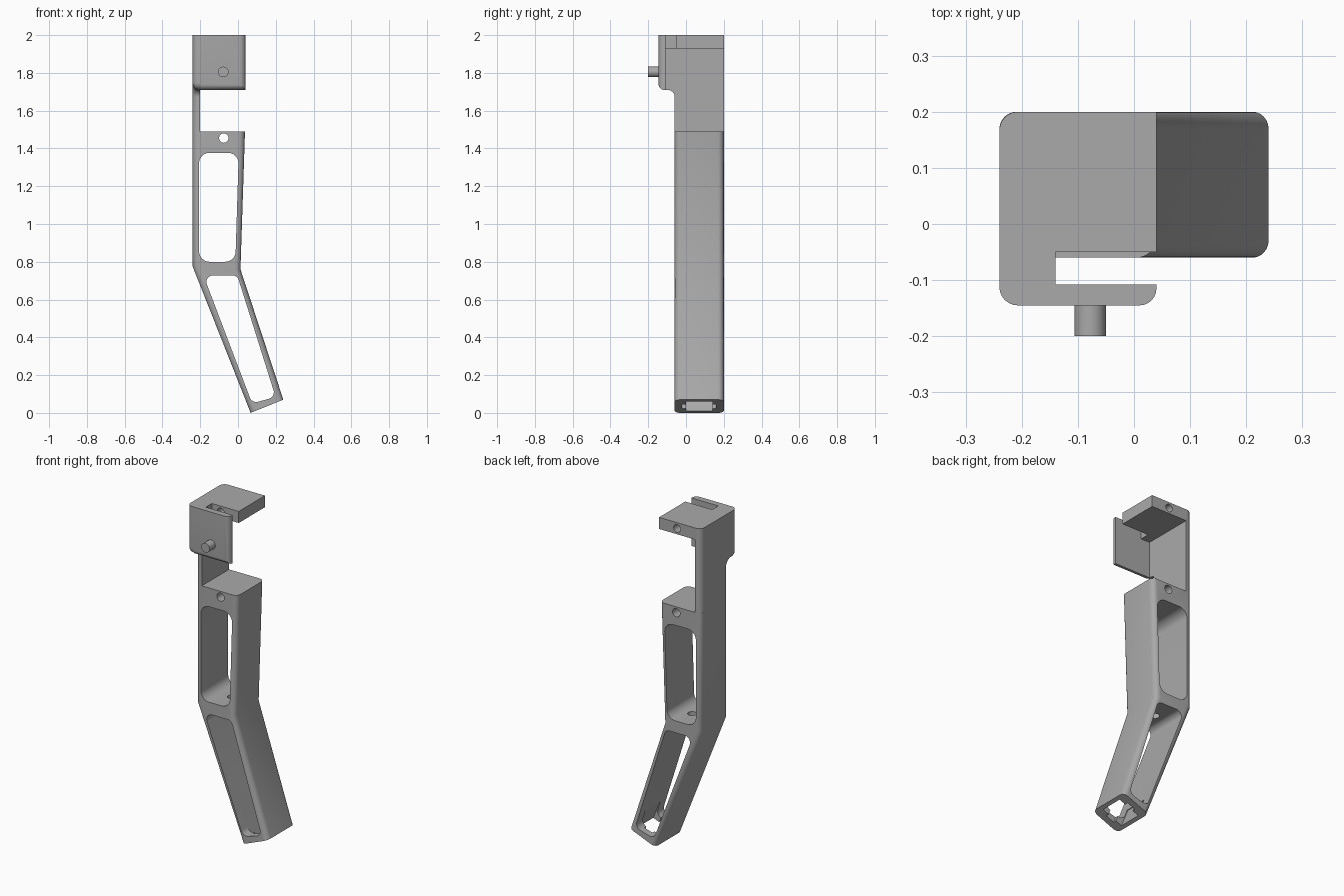
import bpy, bmesh, math
from mathutils import Vector, Matrix

if "Cube" in bpy.data.objects:
    bpy.data.objects.remove(bpy.data.objects["Cube"], do_unlink=True)

grey = bpy.data.materials.new("plain grey")
grey.use_nodes = True
colour = (0.4, 0.4, 0.4, 1)
grey.diffuse_color = colour
grey.node_tree.nodes["Principled BSDF"].inputs["Base Color"].default_value = colour

BACK, FRONT, HEAD_FRONT = 0.2, -0.06, -0.145
LEFT, RIGHT = -0.24, 0.04


def rounded(points, radius, steps=8):
    """Round every corner of a convex outline with an arc."""
    out = []
    for i, p in enumerate(points):
        p = Vector(p)
        a = (Vector(points[i - 1]) - p).normalized()
        b = (Vector(points[(i + 1) % len(points)]) - p).normalized()
        half = a.angle(b) / 2
        centre = p + (a + b).normalized() * radius / math.sin(half)
        start = p + a * radius / math.tan(half) - centre
        end = p + b * radius / math.tan(half) - centre
        for k in range(steps + 1):
            t = k / steps
            mid = start.lerp(end, t).normalized() * radius if half > 0.1 else start
            out.append(tuple(centre + mid))
    return out


def arc(cx, cy, r, start, end, steps=8):
    angles = [math.radians(start + (end - start) * k / steps) for k in range(steps + 1)]
    return [(cx + r * math.cos(a), cy + r * math.sin(a)) for a in angles]


def prism(name, outline, axis, low, high, bevel=0, pick=None):
    """Extrude a flat outline along an axis; round the edges chosen by pick."""
    place = {"x": lambda p, d: (d, p[0], p[1]),
             "y": lambda p, d: (p[0], d, p[1]),
             "z": lambda p, d: (p[0], p[1], d)}[axis]
    bm = bmesh.new()
    face = bm.faces.new([bm.verts.new(place(p, low)) for p in outline])
    new = bmesh.ops.extrude_face_region(bm, geom=[face])["geom"]
    shift = Vector(place((0, 0), high - low))
    bmesh.ops.translate(bm, verts=[v for v in new if isinstance(v, bmesh.types.BMVert)], vec=shift)
    bmesh.ops.recalc_face_normals(bm, faces=bm.faces)
    if bevel:
        edges = [e for e in bm.edges if pick(e.verts[0].co, e.verts[1].co)]
        bmesh.ops.bevel(bm, geom=edges, offset=bevel, segments=6, profile=0.5,
                        affect="EDGES", clamp_overlap=False)
    mesh = bpy.data.meshes.new(name)
    bm.to_mesh(mesh)
    bm.free()
    mesh.materials.append(grey)
    ob = bpy.data.objects.new(name, mesh)
    bpy.context.collection.objects.link(ob)
    return ob


def activate(ob):
    bpy.ops.object.select_all(action="DESELECT")
    ob.select_set(True)
    bpy.context.view_layer.objects.active = ob


def cut(ob, cutters):
    activate(ob)
    for c in cutters:
        c.hide_render = True
        mod = ob.modifiers.new("cut", "BOOLEAN")
        mod.operation, mod.solver, mod.object = "DIFFERENCE", "EXACT", c
        bpy.ops.object.modifier_apply(modifier=mod.name)
        bpy.data.objects.remove(c, do_unlink=True)


def circle(x, y, r):
    return arc(x, y, r, 0, 360, 32)[:-1]


def same(a, b, value):
    return abs(a - value) < 1e-4 and abs(b - value) < 1e-4


# Bent lower frame, long side edges rounded
end_a, end_b = Vector((0.067, 0)), Vector((0.24, 0.07))
outline = [(LEFT, 1.49), (LEFT, 0.775), end_a, end_b, (0.013, 0.76), (0.037, 1.49)]


def long_edge(a, b):
    along_end = max(a.z, b.z) < 0.1
    return abs(a.y - b.y) < 1e-4 and not along_end and abs(a.z - b.z) > 0.1


frame = prism("bent_frame", outline, "y", FRONT, BACK, 0.031, long_edge)

upper_window = [(-0.206, 1.377), (-0.206, 0.8), (-0.014, 0.8), (0.004, 1.377)]
lower_window = [(-0.183, 0.728), (0.075, 0.05), (0.199, 0.085), (-0.004, 0.728)]
cutters = [
    prism("upper_window_cutter", rounded(upper_window, 0.055), "y", -0.3, 0.4),
    prism("lower_window_cutter", rounded(lower_window, 0.035), "y", -0.3, 0.4),
    prism("cross_hole_cutter", circle(-0.075, 1.455, 0.025), "y", -0.3, 0.4),
    prism("web_hole_cutter", circle(-0.09, 0.07, 0.025), "z", 0.68, 0.85),
]

# Cross-shaped socket in the lower end
u = (end_b - end_a).normalized()
n = Vector((-u.y, u.x))
middle = (end_a + end_b) / 2
for name, half_u, y0, y1 in (("socket", 0.07, 0, 0.14), ("socket_slot", 0.028, -0.02, 0.16)):
    box = [middle + u * s * half_u + n * d for s, d in ((-1, -0.1), (1, -0.1), (1, 0.12), (-1, 0.12))]
    cutters.append(prism(name + "_cutter", box, "y", y0, y1))
cut(frame, cutters)

# Upright spine widening into the head
R = 0.038
step = arc(HEAD_FRONT + R, 1.71 + R, R, 180, 270) + arc(FRONT - R, 1.71 - R, R, 90, 0)
spine_outline = [(BACK, 1.49), (BACK, 2), (HEAD_FRONT, 2)] + step + [(FRONT, 1.49)]


def outer_edge(a, b):
    return same(a.x, b.x, LEFT) and not same(a.z, b.z, 2) and not same(a.z, b.z, 1.49)


spine = prism("spine", spine_outline, "x", LEFT, -0.2, 0.033, outer_edge)

# Front plate of the head
def plate_edge(a, b):
    front = same(a.y, b.y, HEAD_FRONT)
    return front and (same(a.x, b.x, RIGHT) or same(a.z, b.z, 1.71))


plate_outline = [(-0.2, HEAD_FRONT), (RIGHT, HEAD_FRONT), (RIGHT, -0.108), (-0.2, -0.108)]
plate = prism("front_plate", plate_outline, "z", 1.71, 2, 0.03, plate_edge)

# Top slab with the slot behind the front plate
slab_outline = [(-0.2, BACK), (RIGHT, BACK), (RIGHT, -0.05), (-0.14, -0.05),
                (-0.14, -0.108), (-0.2, -0.108)]
slab = prism("top_slab", slab_outline, "z", 1.93, 2)
cut(slab, [prism("slab_hole_cutter", circle(-0.08, 1.965, 0.023), "y", -0.1, 0.3)])

# Pin on the front plate
pin = prism("pin", circle(-0.078, 1.805, 0.028), "y", -0.2, -0.14)

for ob in (frame, spine, plate, slab, pin):
    activate(ob)
    bpy.ops.object.shade_smooth_by_angle(angle=math.radians(30))
